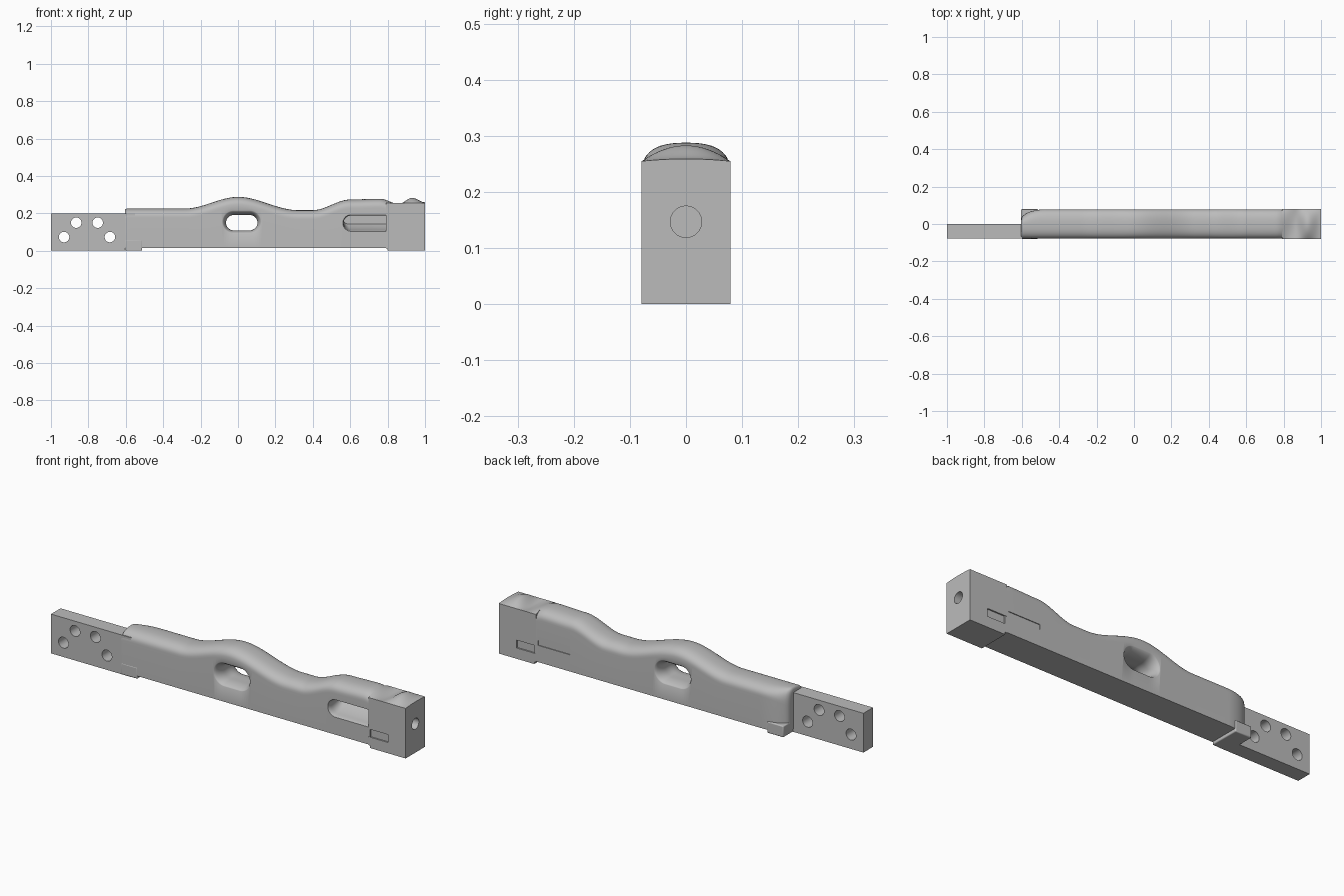
import bpy, bmesh, math
from mathutils import Vector

if "Cube" in bpy.data.objects:
    bpy.data.objects.remove(bpy.data.objects["Cube"])

GREY = (0.5, 0.5, 0.5, 1)
steel = bpy.data.materials.new("plain grey")
steel.use_nodes = True
steel.diffuse_color = GREY
steel.node_tree.nodes["Principled BSDF"].inputs["Base Color"].default_value = GREY

# Crests and valleys of the wavy top edge
CREST = [(-0.61, 0.226), (-0.28, 0.226), (0, 0.288), (0.32, 0.217), (0.4, 0.217),
         (0.6, 0.274), (0.76, 0.278), (0.86, 0.25), (0.93, 0.283), (1.0, 0.259)]


def top_height(x):
    for (xa, za), (xb, zb) in zip(CREST, CREST[1:]):
        if x <= xb:
            t = (x - xa) / (xb - xa)
            return za + (zb - za) * t * t * (3 - 2 * t)
    return CREST[-1][1]


def loft(name, rings):
    """Closed solid through rings of equal point count."""
    bm = bmesh.new()
    rows = [[bm.verts.new(p) for p in ring] for ring in rings]
    n = len(rows[0])
    for a, b in zip(rows, rows[1:]):
        for i in range(n):
            j = (i + 1) % n
            bm.faces.new((a[i], a[j], b[j], b[i]))
    bm.faces.new(rows[0][::-1])
    bm.faces.new(rows[-1])
    bmesh.ops.recalc_face_normals(bm, faces=bm.faces)
    mesh = bpy.data.meshes.new(name)
    bm.to_mesh(mesh)
    bm.free()
    mesh.materials.append(steel)
    obj = bpy.data.objects.new(name, mesh)
    bpy.context.collection.objects.link(obj)
    return obj


def box(name, lo, hi):
    return loft(name, [[(x, lo[1], lo[2]), (x, hi[1], lo[2]), (x, hi[1], hi[2]), (x, lo[1], hi[2])]
                       for x in (lo[0], hi[0])])


def activate(obj):
    bpy.ops.object.select_all(action='DESELECT')
    obj.select_set(True)
    bpy.context.view_layer.objects.active = obj


def cut(obj, cutter):
    cutter.hide_render = True
    mod = obj.modifiers.new("cut", 'BOOLEAN')
    mod.operation, mod.solver, mod.object = 'DIFFERENCE', 'EXACT', cutter
    activate(obj)
    bpy.ops.object.modifier_apply(modifier=mod.name)
    bpy.data.objects.remove(cutter)


def soften(obj, width):
    mod = obj.modifiers.new("soft edges", 'BEVEL')
    mod.width, mod.segments = width, 3


def rod(center, axis, radius, length):
    side = Vector((0, 0, 1))
    other = axis.cross(side)
    return loft("drill", [[center + axis * d + radius * (math.cos(a) * side + math.sin(a) * other)
                           for a in (math.tau * i / 32 for i in range(32))]
                          for d in (-length / 2, length / 2)])


def oval(y, cx, cz, half_x, half_z):
    """Rounded slot outline across the thickness."""
    ring = []
    for i in range(48):
        a = math.tau * (i + 0.5) / 48
        shift = (half_x - half_z) * (1 if math.cos(a) > 0 else -1)
        ring.append((cx + shift + half_z * math.cos(a), y, cz + half_z * math.sin(a)))
    return ring


# Mounting plate with four drilled holes
plate = box("mounting_plate", (-1, -0.077, 0), (-0.55, 0, 0.2))
for x, z in ((-0.93, 0.073), (-0.865, 0.15), (-0.75, 0.15), (-0.685, 0.073)):
    cut(plate, rod(Vector((x, -0.04, z)), Vector((0, 1, 0)), 0.028, 0.2))


# Wavy body: flat sides, rounded crown, back scooped in beside the plate
def body_ring(x):
    t = min(1, (x + 0.605) / 0.13)
    scoop = math.sqrt(max(0, 1 - (1 - t) ** 2))
    e = max(0, 1 - (x + 0.605) / 0.015)
    top = top_height(x) - 0.012 * (1 - math.sqrt(1 - e * e))
    back = 0.02 + 0.058 * scoop
    drop = 0.05 + 0.05 * (1 - scoop)
    ring = [(x, -0.078, 0.015), (x, back, 0.015)]
    for i in range(25):
        a = math.pi * i / 24
        c, s = math.cos(a), math.sin(a)
        width, h = (back, drop) if c > 0 else (0.078, 0.05)
        y = math.copysign(abs(c) ** 0.8, c) * width
        ring.append((x, y, top - h + h * abs(s) ** 0.8))
    return ring


steps = [-0.605 + 0.003 * i for i in range(6)]
steps += [-0.58 + 1.38 * i / 110 for i in range(111)]
body = loft("wavy_body", [body_ring(x) for x in steps])

# Flared grip opening
rings = []
for i in range(-10, 11):
    y = 0.085 * i / 10
    f = max(0, (abs(y) - 0.02) / 0.065)
    grow = 0.034 * (1 - math.sqrt(max(0, 1 - f * f)))
    rings.append(oval(y, 0.02, 0.15 + grow * 0.2, 0.084 + grow, 0.041 + grow))
cut(body, loft("opening_cutter", rings))

# Front pocket with a sloping floor
rings = []
for i in range(11):
    t = i / 10
    lip = 0.008 * max(0, 1 - t * 5) ** 2
    rings.append(oval(-0.085 + 0.12 * t, 0.7, 0.148 + 0.018 * t * t,
                      0.135 + lip, 0.04 + lip - 0.018 * t * t))
cut(body, loft("pocket_cutter", rings))

# Shallow groove on the back of the body
cut(body, box("groove_cutter", (0.6, 0.074, 0.1), (0.78, 0.09, 0.125)))

# Foot under the plate end
foot = box("plate_foot", (-0.604, -0.079, 0), (-0.512, 0.079, 0.058))
soften(foot, 0.005)


# End block with a sculpted top
def block_ring(x):
    ring = [(x, -0.079, 0), (x, 0.079, 0)]
    for i in range(17):
        u = 1 - i / 8
        ring.append((x, 0.079 * u, 0.255 + (top_height(x) - 0.255) * (1 - u * u)))
    return ring


block = loft("end_block", [block_ring(0.79 + 0.21 * i / 28) for i in range(29)])
cut(block, rod(Vector((1, 0, 0.147)), Vector((1, 0, 0)), 0.028, 0.2))
for side in (-1, 1):
    lo, hi = sorted((side * 0.072, side * 0.1))
    cut(block, box("notch_cutter", (0.78, lo, 0.055), (0.9, hi, 0.095)))
cut(block, box("step_cutter", (0.78, -0.1, -0.01), (0.8, 0.1, 0.012)))

for obj in (plate, body, foot, block):
    activate(obj)
    bpy.ops.object.shade_smooth_by_angle(angle=math.radians(35))
